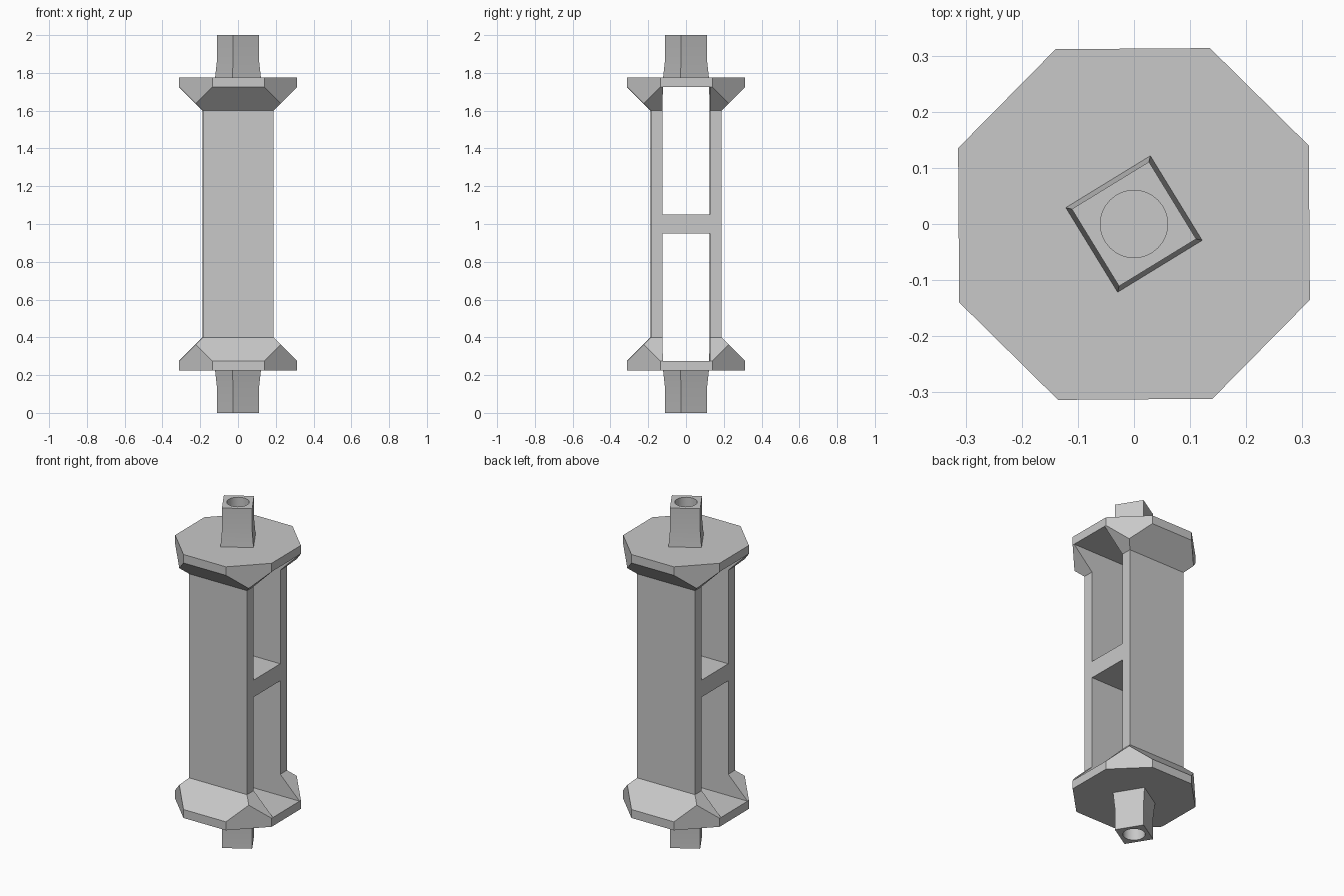
import bpy, bmesh, math
from mathutils import Vector

cube = bpy.data.objects.get("Cube")
if cube:
    bpy.data.objects.remove(cube, do_unlink=True)

grey = bpy.data.materials.new("plain grey")
grey.use_nodes = True
colour = (0.58, 0.58, 0.58, 1)
grey.diffuse_color = colour
grey.node_tree.nodes["Principled BSDF"].inputs["Base Color"].default_value = colour


def add_object(name, bm):
    bmesh.ops.recalc_face_normals(bm, faces=bm.faces)
    mesh = bpy.data.meshes.new(name)
    bm.to_mesh(mesh)
    bm.free()
    mesh.materials.append(grey)
    obj = bpy.data.objects.new(name, mesh)
    bpy.context.collection.objects.link(obj)
    return obj


def square_loft(sections, turn):
    """Stack of squares, each given as (corner radius, height)."""
    bm = bmesh.new()
    rings = []
    for r, z in sections:
        angles = [turn + i * math.pi / 2 for i in range(4)]
        rings.append([bm.verts.new((r * math.cos(a), r * math.sin(a), z)) for a in angles])
    for low, high in zip(rings, rings[1:]):
        for i in range(4):
            j = (i + 1) % 4
            bm.faces.new((low[i], low[j], high[j], high[i]))
    bm.faces.new(rings[0])
    bm.faces.new(rings[-1])
    return bm


def cut(target, cutter):
    mod = target.modifiers.new("cut", "BOOLEAN")
    mod.operation = "DIFFERENCE"
    mod.solver = "EXACT"
    mod.object = cutter
    bpy.context.view_layer.objects.active = target
    bpy.ops.object.modifier_apply(modifier=mod.name)
    bpy.data.objects.remove(cutter, do_unlink=True)


def smooth(obj):
    bpy.ops.object.select_all(action="DESELECT")
    obj.select_set(True)
    bpy.context.view_layer.objects.active = obj
    bpy.ops.object.shade_smooth_by_angle()


# Square post with flared caps at both ends
lower = [(0.3125, 0.225), (0.3125, 0.275), (0.1875, 0.40)]
upper = [(w, 2 - z) for w, z in reversed(lower)]
root2 = math.sqrt(2)
bm = square_loft([(w * root2, z) for w, z in lower + upper], math.pi / 4)

# Trim the cap corners to an octagon
for sx in (-1, 1):
    for sy in (-1, 1):
        result = bmesh.ops.bisect_plane(
            bm, geom=bm.verts[:] + bm.edges[:] + bm.faces[:], dist=1e-5,
            plane_co=Vector((sx, sy, 0)) * 0.225,
            plane_no=Vector((sx, sy, 0)), clear_outer=True)
        bmesh.ops.holes_fill(bm, edges=[e for e in bm.edges if e.is_boundary], sides=0)
post = add_object("post_body", bm)

# Two windows through the post, leaving a crossbar between them
for low, high in ((0.275, 0.95), (1.05, 1.725)):
    bm = bmesh.new()
    bmesh.ops.create_cube(bm, size=1)
    bmesh.ops.scale(bm, vec=(1, 0.25, high - low), verts=bm.verts)
    bmesh.ops.translate(bm, vec=(0, 0, (low + high) / 2), verts=bm.verts)
    window = add_object("window_cutter", bm)
    window.hide_render = True
    cut(post, window)
post.rotation_euler.z = math.radians(0.4)

# Turned square pegs with a round blind hole in each end
for name, flip in (("top_peg", False), ("bottom_peg", True)):
    sections = [(0.125, 1.775), (0.114, 1.87), (0.114, 2.0)]
    if flip:
        sections = [(r, 2 - z) for r, z in sections]
    peg = add_object(name, square_loft(sections, math.radians(76.5)))
    bm = bmesh.new()
    bmesh.ops.create_cone(bm, cap_ends=True, segments=32, radius1=0.06, radius2=0.06, depth=0.3)
    bmesh.ops.translate(bm, vec=(0, 0, 0 if flip else 2), verts=bm.verts)
    hole = add_object("hole_cutter", bm)
    hole.hide_render = True
    cut(peg, hole)
    smooth(peg)
